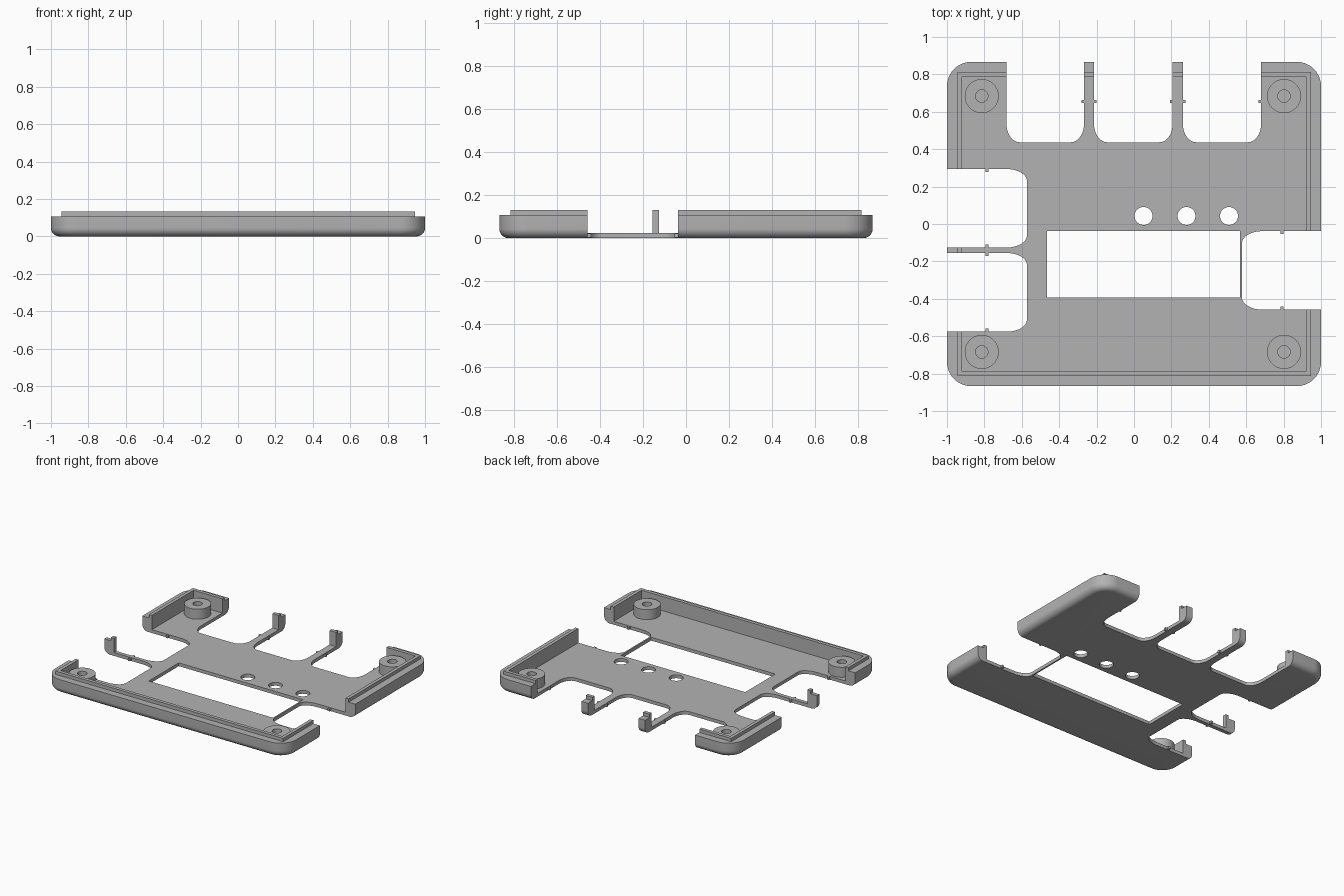
import bpy, bmesh, math

if "Cube" in bpy.data.objects:
    bpy.data.objects.remove(bpy.data.objects["Cube"])

W, D = 1.0, 0.867              # half width, half depth
WALL_Z, LIP_Z, FLOOR = 0.107, 0.132, 0.025
CORNER, FILLET = 0.13, 0.045

gray = bpy.data.materials.new("plain gray")
gray.diffuse_color = (0.45, 0.45, 0.45, 1)
gray.use_nodes = True
gray.node_tree.nodes["Principled BSDF"].inputs["Base Color"].default_value = gray.diffuse_color


def make(name, bm):
    bmesh.ops.recalc_face_normals(bm, faces=bm.faces)
    me = bpy.data.meshes.new(name)
    bm.to_mesh(me)
    bm.free()
    me.materials.append(gray)
    ob = bpy.data.objects.new(name, me)
    bpy.context.collection.objects.link(ob)
    return ob


def stack(name, rings, closed=False):
    """Skin a list of equal-length rings; cap the ends or close on itself."""
    bm = bmesh.new()
    vs = [[bm.verts.new(p) for p in r] for r in rings]
    n = len(vs[0])
    pairs = list(zip(vs, vs[1:])) + ([(vs[-1], vs[0])] if closed else [])
    for a, b in pairs:
        for i in range(n):
            j = (i + 1) % n
            bm.faces.new((a[i], a[j], b[j], b[i]))
    if not closed:
        bm.faces.new(vs[0])
        bm.faces.new(vs[-1])
    return make(name, bm)


def prism(name, pts, z0, z1):
    return stack(name, [[(x, y, z) for x, y in pts] for z in (z0, z1)])


def box(name, x0, x1, y0, y1, z0, z1):
    return prism(name, [(x0, y0), (x1, y0), (x1, y1), (x0, y1)], z0, z1)


def circle(cx, cy, r, n=40):
    return [(cx + r * math.cos(2 * math.pi * i / n),
             cy + r * math.sin(2 * math.pi * i / n)) for i in range(n)]


def rounded_rect(hx, hy, r, z, seg=10):
    pts = []
    for k, (sx, sy) in enumerate(((1, 1), (-1, 1), (-1, -1), (1, -1))):
        for i in range(seg + 1):
            a = math.pi / 2 * (k + i / seg)
            pts.append((sx * (hx - r) + r * math.cos(a),
                        sy * (hy - r) + r * math.sin(a), z))
    return pts


def boolean(target, tool, op):
    mod = target.modifiers.new("cut", 'BOOLEAN')
    mod.operation, mod.object, mod.solver = op, tool, 'EXACT'
    dg = bpy.context.evaluated_depsgraph_get()
    me = bpy.data.meshes.new_from_object(target.evaluated_get(dg))
    target.modifiers.clear()
    target.data = me
    bpy.data.objects.remove(tool)


def bay(a0, a1, inner, outer, ra, rb):
    """Slot outline: sides a0..a1, closed at inner with elliptical corners."""
    s = 1 if outer > inner else -1
    pts = [(a0, outer)]
    for i in range(9):
        t = math.pi / 2 * i / 8
        pts.append((a0 + ra * (1 - math.cos(t)), inner + s * rb * (1 - math.sin(t))))
    for i in range(9):
        t = math.pi / 2 * (1 - i / 8)
        pts.append((a1 - ra * (1 - math.cos(t)), inner + s * rb * (1 - math.sin(t))))
    return pts + [(a1, outer)]


# tray with rounded bottom edge
rings = []
for i in range(9):
    a = math.pi / 2 * i / 8
    inset = FILLET * (1 - math.sin(a))
    rings.append(rounded_rect(W - inset, D - inset, CORNER - inset,
                              FILLET * (1 - math.cos(a))))
rings.append(rounded_rect(W, D, CORNER, WALL_Z))
shell = stack("shell", rings)

# raised lip, then the cavity
boolean(shell, box("lip", -0.945, 0.945, -0.814, 0.814, 0.06, LIP_Z), 'UNION')
boolean(shell, box("cavity", -0.92, 0.92, -0.788, 0.788, FLOOR, 0.3), 'DIFFERENCE')

# port openings at the back, left and right, leaving thin arms between them
outlines = [bay(a0, a1, 0.437, 1.0, 0.07, 0.1)
            for a0, a1 in ((-0.682, -0.267), (-0.214, 0.207), (0.261, 0.68))]
outlines += [[(x, y) for y, x in bay(a0, a1, inner, outer, 0.065, 0.11)]
             for a0, a1, inner, outer in ((-0.126, 0.294, -0.572, -1.2),
                                          (-0.576, -0.155, -0.572, -1.2),
                                          (-0.458, -0.038, 0.577, 1.2))]
# screen window and button holes
outlines.append([(-0.465, -0.394), (0.566, -0.394), (0.566, -0.038), (-0.465, -0.038)])
outlines += [circle(x, 0.043, 0.048) for x in (0.051, 0.281, 0.508)]
for pts in outlines:
    boolean(shell, prism("cutter", pts, -0.1, 0.3), 'DIFFERENCE')

# screw bosses
smooth = [shell]
for x in (-0.814, 0.802):
    for y in (-0.684, 0.684):
        prof = ((0.091, 0.02), (0.091, 0.1), (0.033, 0.1), (0.033, 0.02))
        smooth.append(stack("screw_boss",
                            [[(px, py, z) for px, py in circle(x, y, r)] for r, z in prof],
                            closed=True))

# small snap nubs beside the openings
nubs = [(x, 0.655) for x in (-0.273, -0.208, 0.201, 0.267, 0.674)]
nubs += [(-0.785, y) for y in (0.286, -0.118, -0.163, -0.568)]
nubs += [(0.79, y) for y in (-0.046, -0.45)]
for x, y in nubs:
    box("snap_nub", x - 0.008, x + 0.008, y - 0.008, y + 0.008, 0.004, FLOOR - 0.002)

# smooth the rounded parts
bpy.ops.object.select_all(action='DESELECT')
for ob in smooth:
    ob.select_set(True)
bpy.context.view_layer.objects.active = shell
bpy.ops.object.shade_smooth_by_angle(angle=math.radians(30))
